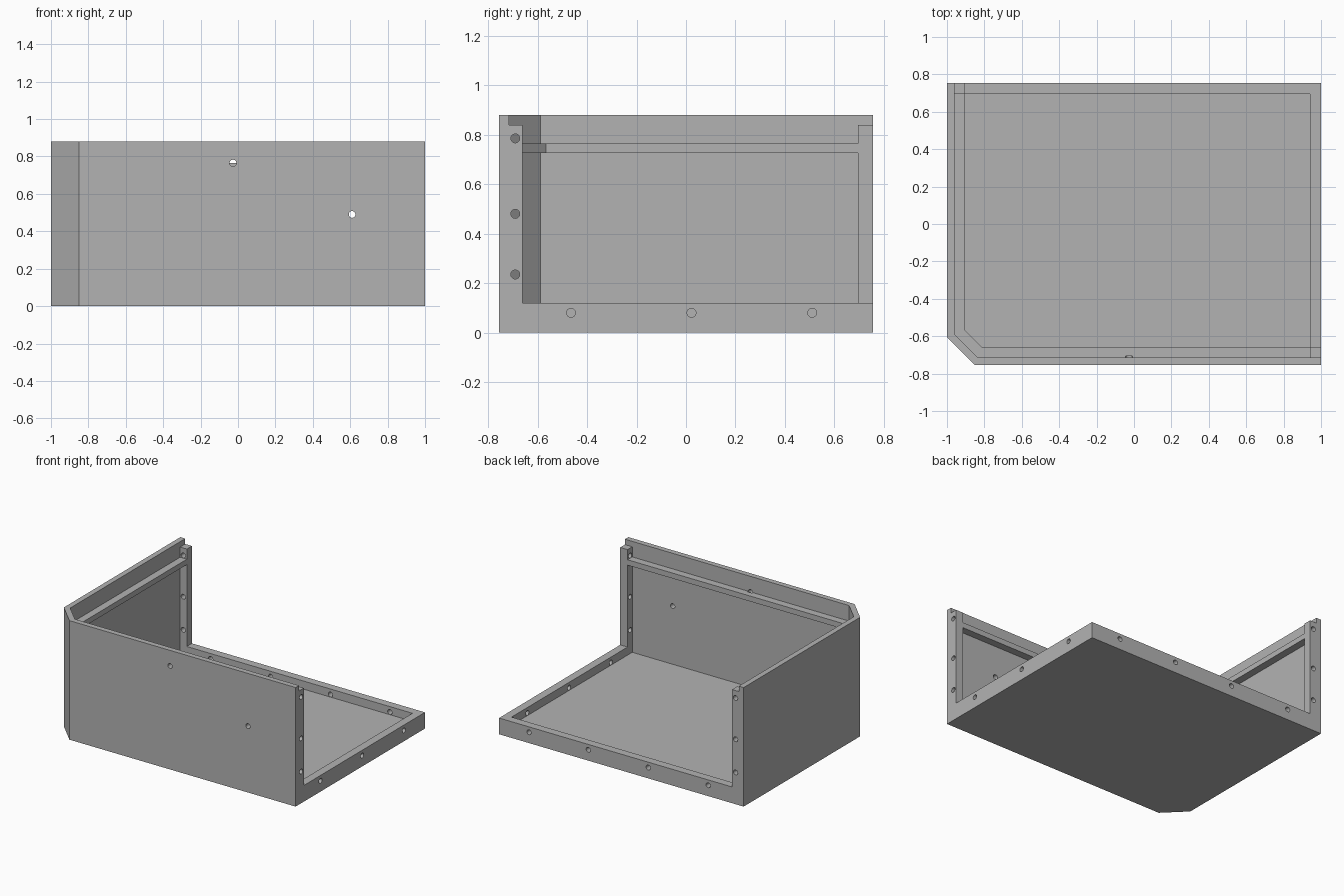
import bpy, bmesh, math
from mathutils import Matrix, Vector

cube = bpy.data.objects.get("Cube")
if cube:
    bpy.data.objects.remove(cube)

X, Y, HEIGHT, CHAMFER = 1.0, 0.755, 0.88, 0.15
LIP, LEDGE, RIM = 0.04, 0.095, 0.06      # depths measured inward
HOLE = 0.018

grey = bpy.data.materials.new("plain grey")
grey.use_nodes = True
colour = (0.45, 0.45, 0.45, 1)
grey.diffuse_color = colour
grey.node_tree.nodes["Principled BSDF"].inputs["Base Color"].default_value = colour


def make_object(name, bm):
    bmesh.ops.recalc_face_normals(bm, faces=bm.faces)
    mesh = bpy.data.meshes.new(name)
    bm.to_mesh(mesh)
    bm.free()
    mesh.materials.append(grey)
    obj = bpy.data.objects.new(name, mesh)
    bpy.context.collection.objects.link(obj)
    return obj


def prism(name, inset, x_end, y_end, z0, z1):
    """Upright block with one cut corner, inset from the two walled sides."""
    cut = CHAMFER - inset * (2 - math.sqrt(2))
    x0, y0 = inset - X, inset - Y
    outline = [(x0 + cut, y0), (x_end, y0), (x_end, y_end), (x0, y_end), (x0, y0 + cut)]
    bm = bmesh.new()
    face = bm.faces.new([bm.verts.new((x, y, z0)) for x, y in outline])
    top = bmesh.ops.extrude_face_region(bm, geom=[face])["geom"]
    bmesh.ops.translate(bm, vec=(0, 0, z1 - z0),
                        verts=[v for v in top if isinstance(v, bmesh.types.BMVert)])
    return make_object(name, bm)


def drill(bm, start, end):
    """Add a round bit between two points."""
    a, b = Vector(start), Vector(end)
    turn = (b - a).to_track_quat("Z", "Y").to_matrix().to_4x4()
    bmesh.ops.create_cone(bm, cap_ends=True, segments=24, radius1=HOLE, radius2=HOLE,
                          depth=(b - a).length, matrix=Matrix.Translation((a + b) / 2) @ turn)


# Solid block that the enclosure is carved from
shell = prism("enclosure_shell", 0, X, Y, 0, HEIGHT)

# Open side and top, floor pocket below the ledge, recess above it, post tops
far = 1.2
cutters = [
    prism("opening_cutter", LEDGE, far, far, 0.12, far),
    prism("pocket_cutter", LIP, X - RIM, Y - RIM, 0.06, 0.725),
    prism("recess_cutter", LIP, X - RIM, Y - RIM, 0.765, far),
    prism("post_top_cutter", LIP, far, far, 0.84, far),
]

# Screw holes in the low rims and the two posts
bits = bmesh.new()
for y in (-0.465, 0.022, 0.51):
    drill(bits, (X - 0.08, y, 0.08), (X + 0.05, y, 0.08))
for x in (-0.71, -0.22, 0.27, 0.755):
    drill(bits, (x, Y - 0.08, 0.08), (x, Y + 0.05, 0.08))
for z in (0.235, 0.48, 0.785):
    drill(bits, (X - 0.08, -0.69, z), (X + 0.05, -0.69, z))
    drill(bits, (-0.934, Y - 0.08, z), (-0.934, Y + 0.05, z))
# Front wall holes: one stops just inside the ledge, one goes through
drill(bits, (-0.027, -0.8, 0.765), (-0.027, -0.705, 0.765))
drill(bits, (0.61, -0.8, 0.49), (0.61, -0.69, 0.49))
cutters.append(make_object("hole_cutter", bits))

for cutter in cutters:
    cutter.hide_render = True
    mod = shell.modifiers.new(cutter.name, "BOOLEAN")
    mod.operation = "DIFFERENCE"
    mod.solver = "EXACT"
    mod.object = cutter

# Bake the cuts and drop the cutters
bpy.context.view_layer.update()
graph = bpy.context.evaluated_depsgraph_get()
carved = bpy.data.meshes.new_from_object(shell.evaluated_get(graph))
shell.modifiers.clear()
shell.data = carved
shell.data.materials.clear()
shell.data.materials.append(grey)
for cutter in cutters:
    bpy.data.objects.remove(cutter)

# Smooth the round holes, keep the corners crisp
bpy.ops.object.select_all(action="DESELECT")
shell.select_set(True)
bpy.context.view_layer.objects.active = shell
bpy.ops.object.shade_smooth_by_angle(angle=math.radians(30))
